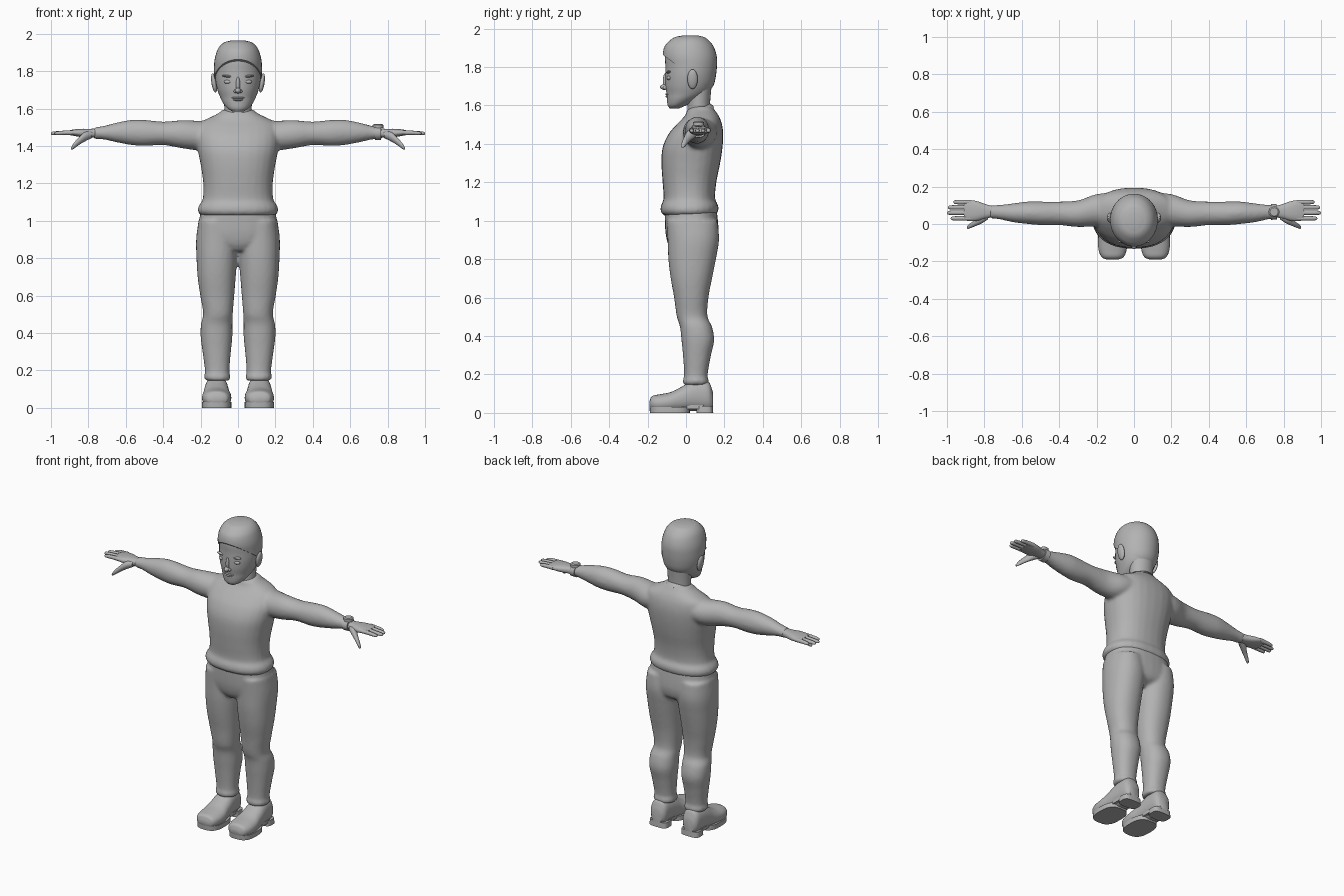
import bpy, bmesh, math
from mathutils import Matrix, Vector

grey = bpy.data.materials.new("plain_grey")
grey.diffuse_color = (0.45, 0.45, 0.45, 1)


def smooth_sections(secs, steps=4):
    """Interpolate sections (t, a0, a1, b0, b1) with a smooth spline."""
    def slope(i):
        p, q = secs[max(i - 1, 0)], secs[min(i + 1, len(secs) - 1)]
        return [(v - u) / (q[0] - p[0]) for u, v in zip(p, q)]
    out = []
    for i in range(len(secs) - 1):
        p, q, m, n = secs[i], secs[i + 1], slope(i), slope(i + 1)
        h = q[0] - p[0]
        for k in range(steps):
            s = k / steps
            out.append([(2*s**3 - 3*s**2 + 1) * p[j] + (s**3 - 2*s**2 + s) * h * m[j]
                        + (3*s**2 - 2*s**3) * q[j] + (s**3 - s**2) * h * n[j] for j in range(5)])
    return out + [list(secs[-1])]


def loft(bm, secs, axis='z', sides=(1,), power=2.0, n=28, steps=4):
    """Skin superellipse rings along an axis; sides (1, -1) mirrors in x."""
    for side in sides:
        rings = []
        for t, a0, a1, b0, b1 in smooth_sections(secs, steps):
            ring = []
            for i in range(n):
                c, s = math.cos(2 * math.pi * i / n), math.sin(2 * math.pi * i / n)
                a = (a0 + a1) / 2 + (a1 - a0) / 2 * math.copysign(abs(c) ** (2 / power), c)
                b = (b0 + b1) / 2 + (b1 - b0) / 2 * math.copysign(abs(s) ** (2 / power), s)
                x, y, z = {'z': (a, b, t), 'x': (t, a, b), 'y': (a, t, b)}[axis]
                ring.append(bm.verts.new((x * side, y, z)))
            rings.append(ring)
        for r, q in zip(rings, rings[1:]):
            for i in range(n):
                bm.faces.new((r[i], r[(i + 1) % n], q[(i + 1) % n], q[i]))
        bm.faces.new(rings[0])
        bm.faces.new(rings[-1])


def sym(rows):
    """Rows (z, half width, y0, y1) to full sections."""
    return [(z, -h, h, y0, y1) for z, h, y0, y1 in rows]


def ellipsoid(bm, centre, radii, sides=(1,), turn=0.0):
    for s in sides:
        m = (Matrix.Translation((centre[0] * s, centre[1], centre[2]))
             @ Matrix.Rotation(turn * s, 4, 'Y') @ Matrix.Diagonal((*radii, 1)))
        bmesh.ops.create_uvsphere(bm, u_segments=20, v_segments=12, radius=1, matrix=m)


def finish(name, bm, voxel=0, angle=50):
    bmesh.ops.recalc_face_normals(bm, faces=bm.faces)
    me = bpy.data.meshes.new(name)
    bm.to_mesh(me)
    bm.free()
    me.materials.append(grey)
    ob = bpy.data.objects.new(name, me)
    bpy.context.collection.objects.link(ob)
    bpy.ops.object.select_all(action='DESELECT')
    ob.select_set(True)
    bpy.context.view_layer.objects.active = ob
    if voxel:  # fuse overlapping volumes into one soft skin
        r = ob.modifiers.new("fuse", 'REMESH')
        r.mode, r.voxel_size, r.use_smooth_shade = 'VOXEL', voxel, True
        s = ob.modifiers.new("soften", 'SMOOTH')
        s.factor, s.iterations = 0.5, 6
    else:
        bpy.ops.object.shade_smooth_by_angle(angle=math.radians(angle))
    return ob


BOTH = (1, -1)

# Sweater: torso with hem roll, plus both sleeves
bm = bmesh.new()
loft(bm, sym([(1.03, .2, -.12, .155), (1.05, .215, -.132, .168), (1.08, .21, -.13, .168),
              (1.11, .19, -.117, .152), (1.2, .186, -.122, .158), (1.3, .2, -.128, .178),
              (1.38, .215, -.122, .19), (1.45, .222, -.092, .194), (1.5, .215, -.05, .188),
              (1.53, .195, -.02, .178), (1.555, .145, 0, .165), (1.575, .105, .005, .15),
              (1.595, .082, .03, .138)]), power=2.3)
loft(bm, [(.08, 0, .17, 1.41, 1.54), (.2, -.012, .16, 1.378, 1.535), (.3, -.016, .126, 1.388, 1.538),
          (.4, -.006, .12, 1.405, 1.53), (.5, -.006, .12, 1.4, 1.54), (.57, 0, .12, 1.405, 1.54),
          (.65, .01, .11, 1.42, 1.525), (.72, .025, .102, 1.435, 1.507),
          (.77, .03, .1, 1.437, 1.5)], 'x', BOTH)
finish("sweater", bm, .01)

# Trousers: hips plus both legs with cuffs
bm = bmesh.new()
loft(bm, sym([(.84, .06, -.07, .1), (.87, .15, -.09, .15), (.9, .2, -.1, .165), (.95, .212, -.108, .17),
              (1.06, .2, -.112, .16)]), power=2.4)
loft(bm, [(.145, .045, .172, -.012, .115), (.165, .04, .182, -.018, .12), (.19, .046, .176, -.01, .112),
          (.3, .038, .19, -.016, .13), (.38, .03, .2, -.024, .147), (.45, .03, .198, -.032, .135),
          (.5, .028, .186, -.048, .112), (.6, .02, .202, -.062, .117), (.7, .012, .216, -.08, .136),
          (.8, .004, .222, -.092, .156), (.9, .0, .224, -.096, .172), (1.0, .02, .212, -.1, .165)],
     'z', BOTH, 2.2)
finish("trousers", bm, .01)

# Shoes
bm = bmesh.new()
loft(bm, [(-.19, .085, .145, .03, .06), (-.18, .058, .17, .015, .085), (-.14, .04, .189, .005, .096),
          (-.08, .036, .192, .005, .108), (-.03, .045, .185, .005, .132), (.02, .05, .18, .01, .16),
          (.07, .055, .175, .01, .172), (.12, .062, .168, .01, .16), (.14, .08, .15, .02, .11)],
     'y', BOTH, 2.3)
finish("shoes", bm)
bm = bmesh.new()
loft(bm, [(0, .036, .193, -.188, .02), (.03, .036, .193, -.19, .02)], 'z', BOTH, 2.8, steps=1)
loft(bm, [(0, .05, .178, .055, .142), (.035, .052, .176, .055, .14)], 'z', BOTH, 3.5, steps=1)
loft(bm, [(.02, .06, .17, -.02, .1), (.04, .06, .17, -.02, .1)], 'z', BOTH, 5, steps=1)
finish("shoe_soles", bm, angle=35)

# Neck and collar
bm = bmesh.new()
loft(bm, sym([(1.48, .075, .0, .13), (1.6, .073, .008, .125), (1.72, .08, .0, .135)]))
finish("neck", bm)
bm = bmesh.new()
tilt = Matrix.Translation((0, .068, 1.558)) @ Matrix.Rotation(.56, 4, 'X')
loft(bm, sym([(-.014, .092, -.088, .084), (.005, .086, -.083, .08), (.016, .078, -.076, .074)]))
bm.transform(tilt)
finish("collar", bm)

# Head
head = sym([(1.585, .03, -.085, -.035), (1.6, .055, -.095, 0), (1.63, .08, -.099, .06),
            (1.66, .095, -.101, .11), (1.7, .11, -.107, .138), (1.75, .12, -.108, .15),
            (1.8, .122, -.107, .155), (1.85, .12, -.109, .154), (1.9, .107, -.1, .138),
            (1.93, .09, -.08, .115), (1.95, .063, -.05, .088), (1.958, .03, -.01, .055)])
bm = bmesh.new()
loft(bm, head, n=36)
finish("head", bm)

# Hair: thicker copy of the crown, trimmed along the sloping hairline
bm = bmesh.new()
d = .006
loft(bm, [(z + d, a - d, b + d, c - d - (.006 if 1.84 < z < 1.91 else 0), e + d)
          for z, a, b, c, e in head[3:]], n=36)
bmesh.ops.bisect_plane(bm, geom=bm.verts[:] + bm.edges[:] + bm.faces[:], plane_co=(0, -.11, 1.855),
                       plane_no=Vector((0, .185, .25)).normalized(), clear_inner=True)
bmesh.ops.holes_fill(bm, edges=[e for e in bm.edges if e.is_boundary], sides=0)
finish("hair", bm)

# Face features
bm = bmesh.new()
ellipsoid(bm, (.052, -.088, 1.743), (.023, .013, .011), BOTH)
finish("eyes", bm)
bm = bmesh.new()
ellipsoid(bm, (.052, -.09, 1.773), (.034, .013, .007), BOTH, -.1)
finish("eyebrows", bm)
bm = bmesh.new()
ellipsoid(bm, (0, -.112, 1.696), (.016, .023, .015))
ellipsoid(bm, (0, -.106, 1.728), (.011, .014, .042))
ellipsoid(bm, (.013, -.106, 1.692), (.01, .014, .01), BOTH)
finish("nose", bm)
bm = bmesh.new()
ellipsoid(bm, (0, -.094, 1.658), (.034, .014, .006))
ellipsoid(bm, (0, -.093, 1.647), (.027, .014, .007))
finish("lips", bm)
bm = bmesh.new()
ellipsoid(bm, (.128, .034, 1.737), (.014, .027, .052), BOTH, .16)
finish("ears", bm)

# Hands: palm, four fingers and thumb
bm = bmesh.new()
loft(bm, [(.75, .037, .095, 1.445, 1.494), (.79, .03, .105, 1.445, 1.492), (.84, .017, .122, 1.448, 1.492),
          (.88, .016, .128, 1.455, 1.488), (.91, .02, .126, 1.46, 1.482)], 'x', BOTH, 2.4)
for y, tip in ((.03, .98), (.06, 1.0), (.089, .995), (.117, .965)):
    loft(bm, [(.87, y - .012, y + .012, 1.458, 1.485), (.93, y - .012, y + .012, 1.459, 1.482),
              (tip - .015, y - .011, y + .011, 1.458, 1.478), (tip - .004, y - .008, y + .008, 1.46, 1.475),
              (tip, y - .003, y + .003, 1.464, 1.471)], 'x', BOTH, n=12, steps=2)
loft(bm, [(.78, .025, .07, 1.443, 1.48), (.82, .0, .05, 1.423, 1.475), (.85, -.012, .022, 1.405, 1.447),
          (.875, -.022, .004, 1.387, 1.42), (.888, -.026, -.006, 1.38, 1.4),
          (.893, -.022, -.012, 1.382, 1.392)], 'x', BOTH, n=14, steps=3)
finish("hands", bm)

# Wristwatch on one arm only
bm = bmesh.new()
loft(bm, [(.732, .022, .108, 1.431, 1.508), (.765, .025, .105, 1.432, 1.505)], 'x', steps=1)
finish("watch_strap", bm, angle=35)
bm = bmesh.new()
loft(bm, [(1.495, .72, .778, .036, .094), (1.512, .72, .778, .036, .094),
          (1.517, .727, .771, .043, .087)], steps=1)
finish("watch_case", bm, angle=35)
